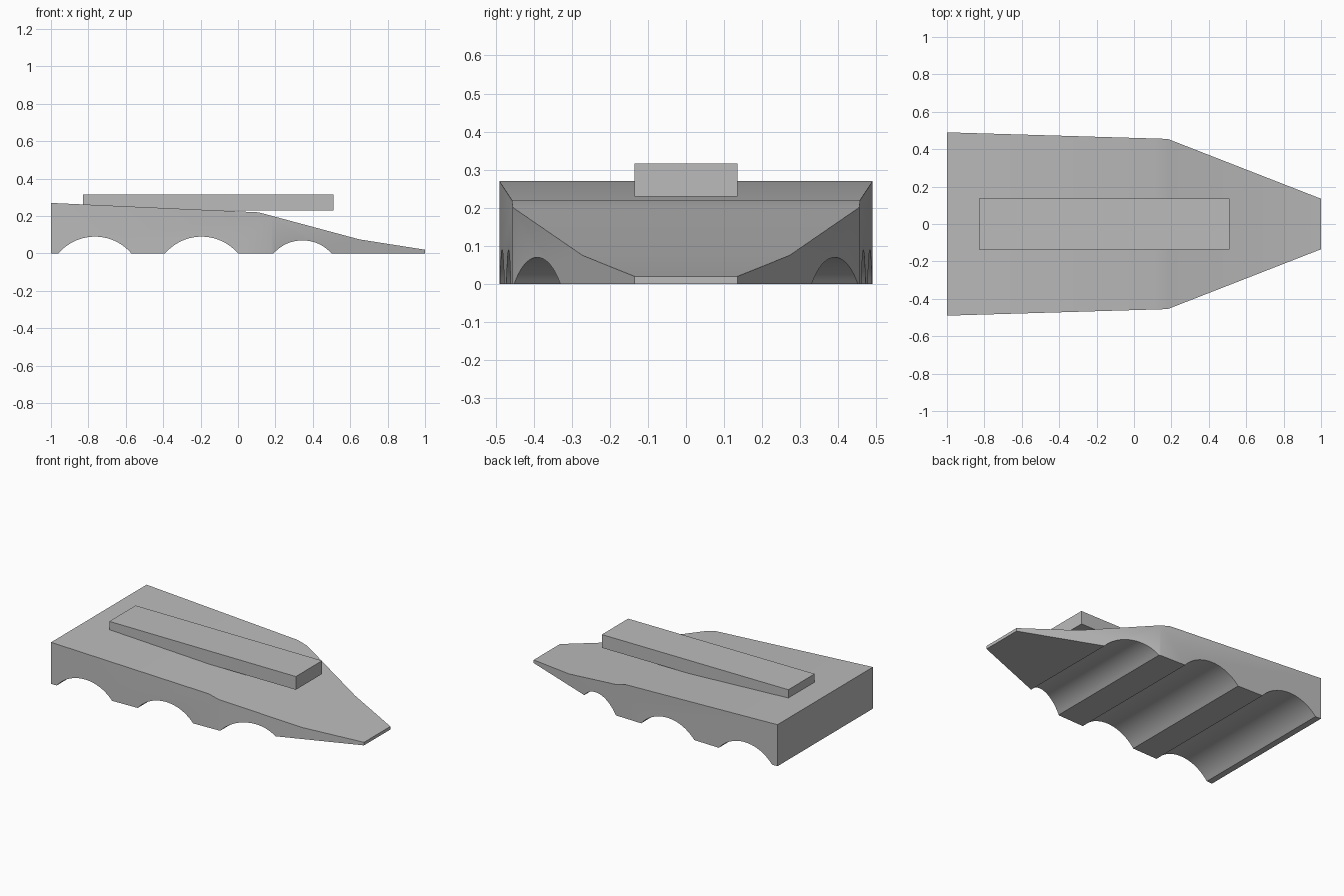
import bpy, bmesh, math
from mathutils import Vector

cube = bpy.data.objects.get("Cube")
if cube:
    bpy.data.objects.remove(cube, do_unlink=True)

# One plain grey finish
grey = bpy.data.materials.new("plain grey")
grey.use_nodes = True
colour = (0.5, 0.5, 0.5, 1)
grey.diffuse_color = colour
grey.node_tree.nodes["Principled BSDF"].inputs["Base Color"].default_value = colour


def finish(name, bm):
    bmesh.ops.recalc_face_normals(bm, faces=bm.faces)
    mesh = bpy.data.meshes.new(name)
    bm.to_mesh(mesh)
    bm.free()
    mesh.materials.append(grey)
    ob = bpy.data.objects.new(name, mesh)
    bpy.context.collection.objects.link(ob)
    bpy.ops.object.select_all(action='DESELECT')
    ob.select_set(True)
    bpy.context.view_layer.objects.active = ob
    bpy.ops.object.shade_smooth_by_angle(angle=math.radians(30))
    return ob


def arch(x0, x1, height, steps=20):
    """Circular arc rising from the ground between x0 and x1."""
    half = (x1 - x0) / 2
    radius = (half ** 2 + height ** 2) / (2 * height)
    sweep = math.asin(half / radius)
    points = []
    for i in range(steps + 1):
        a = sweep * (2 * i / steps - 1)
        points.append(((x0 + x1) / 2 + radius * math.sin(a),
                       max(0, height - radius * (1 - math.cos(a)))))
    return points


# Wedge body: side profile with three arches, tapered in plan
SHOULDER = 0.18


def half_width(x):
    if x <= SHOULDER:
        return 0.49 + (0.455 - 0.49) * (x + 1) / (SHOULDER + 1)
    return 0.455 + (0.135 - 0.455) * (x - SHOULDER) / (1 - SHOULDER)


profile = [(-1, 0)]
profile += arch(-0.96, -0.57, 0.09)
profile += arch(-0.39, 0.0, 0.09)
profile += arch(0.19, 0.5, 0.07)
profile += [(1, 0), (1, 0.02), (0.65, 0.075), (0.11, 0.22), (-1, 0.27)]

bm = bmesh.new()
side = bm.faces.new([bm.verts.new((x, -1, z)) for x, z in profile])
extruded = bmesh.ops.extrude_face_region(bm, geom=[side])["geom"]
for v in extruded:
    if isinstance(v, bmesh.types.BMVert):
        v.co.y = 1
bmesh.ops.bisect_plane(bm, geom=bm.verts[:] + bm.edges[:] + bm.faces[:],
                       plane_co=(SHOULDER, 0, 0), plane_no=(1, 0, 0))
for v in bm.verts:
    v.co.y *= half_width(v.co.x)
finish("arched_wedge_body", bm)

# Long bar on the deck, overhanging the slope
bm = bmesh.new()
bmesh.ops.create_cube(bm, size=1)
bmesh.ops.scale(bm, vec=Vector((1.34, 0.27, 0.086)), verts=bm.verts)
bmesh.ops.translate(bm, vec=Vector((-0.16, 0, 0.273)), verts=bm.verts)
finish("deck_bar", bm)
